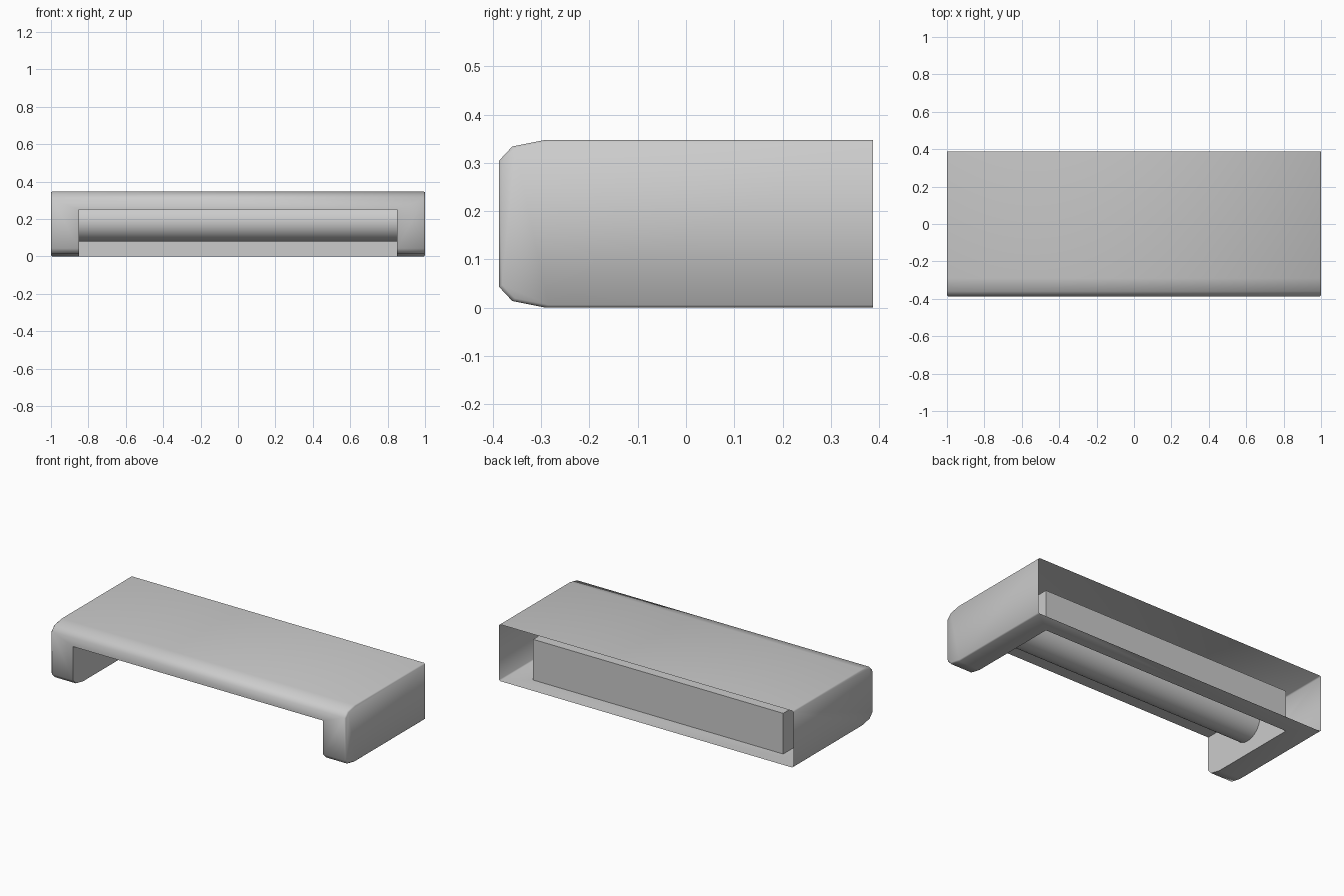
import bpy, bmesh, math

if "Cube" in bpy.data.objects:
    bpy.data.objects.remove(bpy.data.objects["Cube"], do_unlink=True)

BACK, HEIGHT = 0.387, 0.348
MID = HEIGHT / 2

grey = bpy.data.materials.new("light grey")
grey.use_nodes = True
grey.diffuse_color = (0.6, 0.6, 0.6, 1)
grey.node_tree.nodes["Principled BSDF"].inputs["Base Color"].default_value = (0.6, 0.6, 0.6, 1)


def loft(name, rings, closed):
    """Skin rings of equal point count; closed rings also get end caps."""
    bm = bmesh.new()
    loops = [[bm.verts.new(p) for p in ring] for ring in rings]
    n = len(loops[0])
    for a, b in zip(loops, loops[1:]):
        for i in range(n if closed else n - 1):
            j = (i + 1) % n
            bm.faces.new((a[i], a[j], b[j], b[i]))
    if closed:
        bm.faces.new(loops[0])
        bm.faces.new(loops[-1])
    bmesh.ops.recalc_face_normals(bm, faces=bm.faces)
    mesh = bpy.data.meshes.new(name)
    bm.to_mesh(mesh)
    bm.free()
    mesh.materials.append(grey)
    obj = bpy.data.objects.new(name, mesh)
    bpy.context.collection.objects.link(obj)
    return obj


def smooth(obj, angle):
    bpy.ops.object.select_all(action='DESELECT')
    obj.select_set(True)
    bpy.context.view_layer.objects.active = obj
    bpy.ops.object.shade_smooth_by_angle(angle=math.radians(angle))


# Housing: side profile with a rounded front, slightly eased at both ends
upper = [(BACK, MID), (-0.29, MID), (-0.36, MID - 0.014), (-BACK, MID - 0.043)]
profile = upper + [(y, -z) for y, z in reversed(upper)]


def ring(x, inset):
    fy, fz = 1 - inset / (2 * BACK), 1 - inset / MID
    return [(x, BACK + (y - BACK) * fy, MID + z * fz) for y, z in profile]


housing = loft("housing", [ring(-1, 0.006), ring(-0.993, 0), ring(0.993, 0), ring(1, 0.006)], True)

# Recess open to the front and underside
half, top, wall = 0.85, 0.25, 0.27
section = [(-0.6, -0.2), (wall, -0.2), (wall, top), (-0.6, top)]
cutter = loft("recess_cutter", [[(x, y, z) for y, z in section] for x in (-half, half)], True)
cutter.hide_render = True
cut = housing.modifiers.new("recess", 'BOOLEAN')
cut.operation = 'DIFFERENCE'
cut.solver = 'EXACT'
cut.object = cutter
bpy.context.view_layer.objects.active = housing
bpy.ops.object.modifier_apply(modifier=cut.name)
bpy.data.objects.remove(cutter, do_unlink=True)

# Open back
bm = bmesh.new()
bm.from_mesh(housing.data)
back = [f for f in bm.faces if f.calc_center_median().y > BACK - 0.002]
bmesh.ops.delete(bm, geom=back, context='FACES')
bm.to_mesh(housing.data)
bm.free()
smooth(housing, 50)

# Round bar set into the recess ceiling
radius, bar_y, bar_z = 0.105, -0.055, 0.185
start = math.asin((top - bar_z) / radius)
sweep = math.pi + 2 * start
arc = []
for i in range(25):
    a = start - sweep * i / 24
    arc.append((bar_y + radius * math.cos(a), bar_z + radius * math.sin(a)))
bar = loft("recess_bar", [[(x, y, z) for y, z in arc] for x in (half, -half)], False)
bm = bmesh.new()
bm.from_mesh(bar.data)
bm.normal_update()
low = min(bm.faces, key=lambda f: f.calc_center_median().z)
if low.normal.z > 0:
    bmesh.ops.reverse_faces(bm, faces=bm.faces)
bm.to_mesh(bar.data)
bm.free()
smooth(bar, 40)
